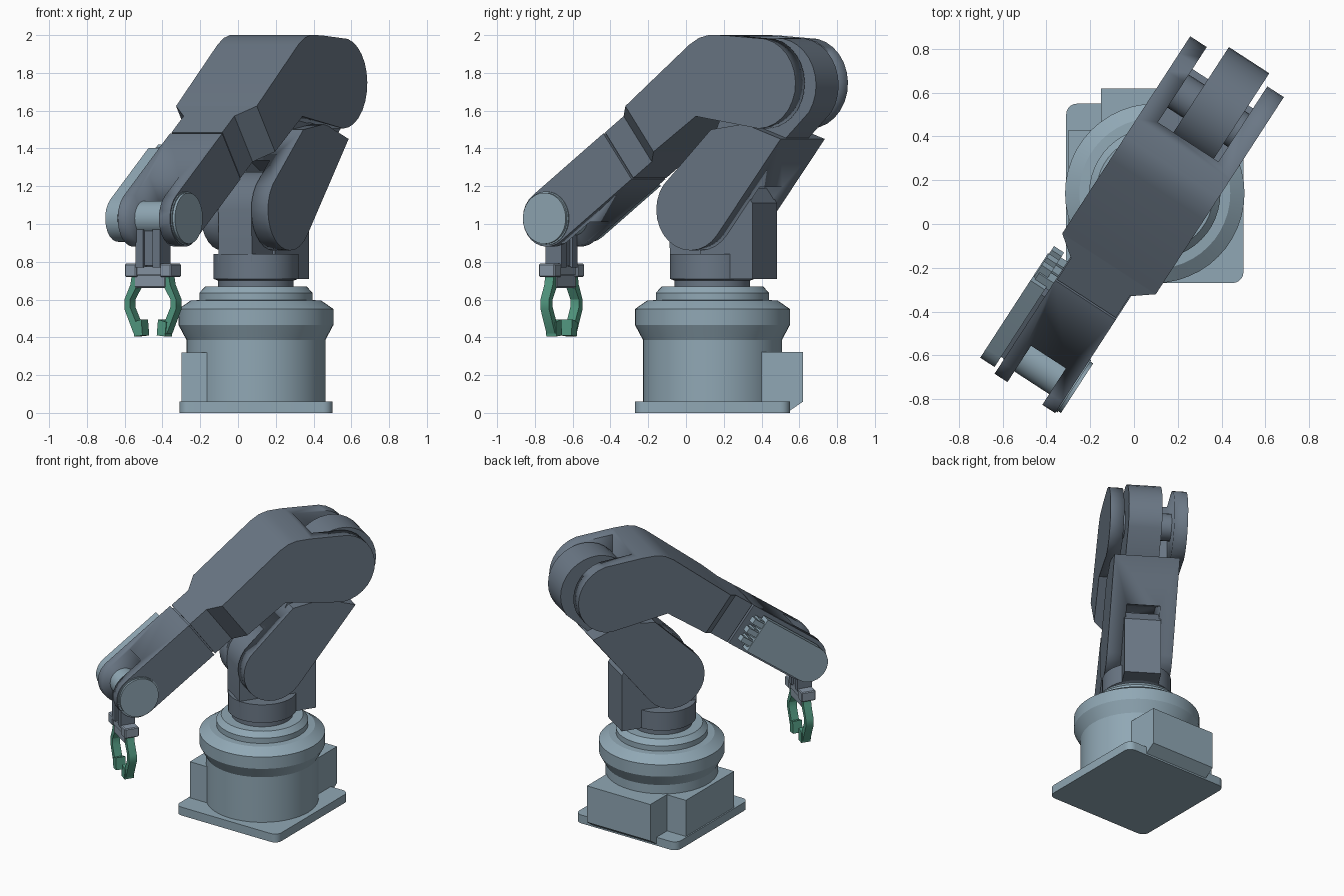
import bpy, bmesh, math
from mathutils import Matrix, Vector

if "Cube" in bpy.data.objects:
    bpy.data.objects.remove(bpy.data.objects["Cube"])

BASE = Matrix.Translation((0.095, 0.14, 0))
ARM = BASE @ Matrix.Rotation(math.radians(237), 4, 'Z')   # local x = reach, local y = sideways


def material(name, rgb):
    m = bpy.data.materials.new(name)
    m.diffuse_color = (*rgb, 1)
    m.use_nodes = True
    m.node_tree.nodes["Principled BSDF"].inputs["Base Color"].default_value = m.diffuse_color
    return m


LIGHT = material("light_blue_grey", (0.28, 0.39, 0.46))
DARK = material("dark_slate", (0.145, 0.185, 0.235))
PALM = material("mid_grey", (0.25, 0.31, 0.38))
GREEN = material("green", (0.085, 0.32, 0.22))


def finish(name, bm, mat, frame, bevel=0.0):
    bmesh.ops.recalc_face_normals(bm, faces=bm.faces)
    if bevel:
        bmesh.ops.bevel(bm, geom=bm.edges[:], offset=bevel, segments=1, affect='EDGES')
    me = bpy.data.meshes.new(name)
    bm.to_mesh(me)
    bm.free()
    ob = bpy.data.objects.new(name, me)
    bpy.context.collection.objects.link(ob)
    ob.matrix_world = frame
    me.materials.append(mat)
    bpy.ops.object.select_all(action='DESELECT')
    ob.select_set(True)
    bpy.context.view_layer.objects.active = ob
    bpy.ops.object.shade_smooth_by_angle(angle=math.radians(28))
    return ob


def prism(name, pts, t0, t1, mat, frame=ARM, axis='Y', bevel=0.0):
    """Extrude a side profile (reach, z) sideways from t0 to t1 (axis Z: a plan profile upward)."""
    bm = bmesh.new()
    place = (lambda p, t: (p[0], t, p[1])) if axis == 'Y' else (lambda p, t: (p[0], p[1], t))
    if axis == 'X':
        place = lambda p, t: (t, p[0], p[1])
    a = [bm.verts.new(place(p, t0)) for p in pts]
    b = [bm.verts.new(place(p, t1)) for p in pts]
    bm.faces.new(a)
    bm.faces.new(b[::-1])
    for i in range(len(pts)):
        j = (i + 1) % len(pts)
        bm.faces.new((a[i], b[i], b[j], a[j]))
    return finish(name, bm, mat, frame, bevel)


def box(name, x0, x1, y0, y1, z0, z1, mat, frame=ARM, bevel=0.0):
    return prism(name, [(x0, y0), (x1, y0), (x1, y1), (x0, y1)], z0, z1, mat, frame, 'Z', bevel)


def arc(cx, cz, r, a0, a1, n):
    return [(cx + r * math.cos(math.radians(a0 + (a1 - a0) * i / n)),
             cz + r * math.sin(math.radians(a0 + (a1 - a0) * i / n))) for i in range(n + 1)]


def lathe(name, prof, mat, frame, n=48):
    bm = bmesh.new()
    rings = [[bm.verts.new((r * math.cos(k * 2 * math.pi / n), r * math.sin(k * 2 * math.pi / n), z))
              for k in range(n)] for r, z in prof]
    for lo, hi in zip(rings, rings[1:]):
        for k in range(n):
            bm.faces.new((lo[k], lo[(k + 1) % n], hi[(k + 1) % n], hi[k]))
    bm.faces.new(rings[0])
    bm.faces.new(rings[-1])
    return finish(name, bm, mat, frame)


def cut(ob, cutter):
    mod = ob.modifiers.new("slot", 'BOOLEAN')
    mod.operation, mod.solver, mod.object = 'DIFFERENCE', 'EXACT', cutter
    bpy.context.view_layer.update()
    dg = bpy.context.evaluated_depsgraph_get()
    me = bpy.data.meshes.new_from_object(ob.evaluated_get(dg))
    ob.modifiers.clear()
    ob.data = me
    bpy.data.objects.remove(cutter)


# forearm frame: d runs along the forearm from the wrist, h across it
WS, WZ = 0.94, 1.03


def P(d, h):
    return (WS + d * 0.806 + h * 0.592, WZ - d * 0.592 + h * 0.806)


# ---- base
corners = []
for cx, cy, a in ((0.355, 0.36, 0), (-0.355, 0.36, 90), (-0.355, -0.36, 180), (0.355, -0.36, 270)):
    corners += arc(cx, cy, 0.05, a, a + 90, 5)
prism("base_plate", corners, 0, 0.06, LIGHT, BASE, 'Z')
lathe("base_drum", [(0.367, 0.05), (0.367, 0.385), (0.41, 0.465), (0.41, 0.55), (0.345, 0.595),
                    (0.30, 0.597), (0.30, 0.635), (0.268, 0.67)], LIGHT, BASE)
I = Matrix.Identity(4)
box("side_junction_box", -0.30, 0.0, -0.12, 0.43, 0.02, 0.32, LIGHT, I)
prism("rear_junction_box", [(0.2, 0.005), (0.54, 0.005), (0.62, 0.06), (0.62, 0.322), (0.2, 0.322)],
      -0.15, 0.355, LIGHT, I, 'X')

# ---- turning shoulder
lathe("shoulder_turntable", [(0.20, 0.66), (0.20, 0.70), (0.225, 0.71), (0.225, 0.84)], DARK, ARM, 40)
prism("shoulder_tongue", [(0.2, 0.80)] + arc(0.0, 1.075, 0.205, 0, 180, 14) + [(-0.205, 0.80)],
      -0.105, 0.105, DARK)
prism("shoulder_motor", [(-0.33, 0.71), (0, 0.71), (0, 1.19), (-0.27, 1.19), (-0.33, 1.11)],
      -0.12, 0.12, DARK)

# ---- lower arm: forked at the shoulder, single tongue at the elbow
lower = prism("lower_arm", arc(0.0, 1.075, 0.215, 38, -142, 14) + [(-0.57, 1.45), (-0.34, 1.53), (-0.13, 1.50)],
              -0.215, 0.215, DARK)
cut(lower, prism("slot", [(0.6, 0.6), (0.6, 1.32), (-0.1, 1.34), (-0.38, 1.19), (-0.5, 0.6)],
                 -0.11, 0.11, DARK))
prism("elbow_tongue", [(-0.06, 1.38), (-0.46, 1.36), (-0.56, 1.46)]
      + arc(-0.495, 1.735, 0.25, 215, 30, 16), -0.08, 0.14, DARK)
prism("elbow_shaft", arc(-0.45, 1.745, 0.09, 0, 345, 23), -0.2, 0.2, DARK)

# ---- elbow housing, forked at the back
housing = prism("elbow_housing", [P(-0.8, 0.15), P(-0.8, -0.15), (-0.06, 1.57)]
                + arc(-0.45, 1.745, 0.24, 268, 102, 13)
                + [(-0.24, 1.999), (-0.14, 2.0), (-0.08, 1.985), (-0.02, 1.95)], -0.255, 0.255, DARK)
cut(housing, prism("slot", [(-1, 1.2), (-0.28, 1.2), (-0.28, 2.3), (-1, 2.3)], -0.165, 0.165, DARK))

# tapered collar between the wide housing and the narrow forearm
bm = bmesh.new()
for d, w in ((-0.81, 0.255), (-0.80, 0.255), (-0.71, 0.16), (-0.565, 0.16)):
    for h in (-0.15, 0.15):
        for t in (-w, w):
            x, z = P(d, h)
            bm.verts.new((x, t, z))
vs = bm.verts[:]
for i in range(0, 12, 4):
    for q in ((0, 1), (1, 3), (3, 2), (2, 0)):
        bm.faces.new((vs[i + q[0]], vs[i + q[1]], vs[i + 4 + q[1]], vs[i + 4 + q[0]]))
bm.faces.new([vs[k] for k in (0, 1, 3, 2)])
bm.faces.new([vs[k] for k in (12, 13, 15, 14)])
finish("forearm_collar", bm, DARK, ARM)
prism("forearm_joint", [P(-0.58, -0.135), P(-0.54, -0.135), P(-0.54, 0.135), P(-0.58, 0.135)],
      -0.145, 0.145, DARK)

# ---- forearm with wrist fork
nose = [P(x, y) for x, y in arc(0, 0, 0.15, -90, 90, 14)]
fore = prism("forearm", [P(-0.555, -0.15)] + nose + [P(-0.555, 0.15)], -0.165, 0.165, DARK)
cut(fore, prism("slot", [P(-0.17, -0.3), P(0.3, -0.3), P(0.3, 0.3), P(-0.17, 0.3)], -0.095, 0.095, DARK))


def wrist_disc(name, r, t0, t1):
    prism(name, arc(WS, WZ, r, 0, 352.5, 47), t0, t1, LIGHT)


wrist_disc("wrist_cap_ring", 0.142, 0.16, 0.172)
wrist_disc("wrist_cap", 0.135, 0.17, 0.187)
wrist_disc("wrist_roller", 0.092, -0.1, 0.1)

# ---- drive cover on the far side of the forearm, with plug connectors
cover = [P(x, y) for x, y in arc(0, 0, 0.125, -90, 90, 12)]
prism("drive_cover", [P(-0.46, -0.125)] + cover + [P(-0.46, 0.125)], -0.26, -0.182, LIGHT)
prism("drive_cover_spacer", [P(-0.40, -0.09), P(0.02, -0.09), P(0.02, 0.09), P(-0.40, 0.09)],
      -0.19, -0.15, DARK)
for i, h in enumerate((-0.07, 0.0, 0.07)):
    prism("cable_plug_%d" % (i + 1), [P(-0.54, h - 0.018), P(-0.42, h - 0.018), P(-0.42, h + 0.018),
                                     P(-0.54, h + 0.018)], -0.255, -0.20, LIGHT)
    prism("cable_socket_%d" % (i + 1), [P(-0.50, h - 0.028), P(-0.45, h - 0.028), P(-0.45, h + 0.028),
                                       P(-0.50, h + 0.028)], -0.245, -0.16, LIGHT)

# ---- hand hanging from the wrist
HAND = ARM @ Matrix.Translation((0.967, -0.022, 0))
box("hand_core", -0.035, 0.035, -0.04, 0.04, 0.78, 0.97, DARK, HAND)
box("palm_bar", -0.04, 0.04, -0.13, 0.13, 0.73, 0.775, PALM, HAND)
box("palm_lower", -0.032, 0.032, -0.10, 0.10, 0.66, 0.735, PALM, HAND, 0.008)
for side, s in (("left", -1), ("right", 1)):
    def span(a, b):
        return (s * a, s * b) if s > 0 else (s * b, s * a)
    box("hand_leg_" + side, -0.05, 0.05, *span(0.03, 0.077), 0.77, 0.97, DARK, HAND)
    box("palm_block_" + side, -0.05, 0.05, *span(0.075, 0.147), 0.72, 0.79, PALM, HAND, 0.006)
    # curved green finger and its grip pad
    outline = [(0.115, 0.74), (0.125, 0.68), (0.163, 0.60), (0.163, 0.55), (0.105, 0.42), (0.075, 0.42),
               (0.085, 0.47), (0.128, 0.56), (0.128, 0.60), (0.085, 0.67), (0.085, 0.74)]
    prism("finger_" + side, [(s * t, z) for t, z in outline], -0.027, 0.027, GREEN, HAND, 'X')
    pad = [(0.045, 0.41), (0.097, 0.405), (0.105, 0.48), (0.053, 0.495)]
    prism("grip_pad_" + side, [(s * t, z) for t, z in pad], -0.033, 0.033, GREEN, HAND, 'X')
